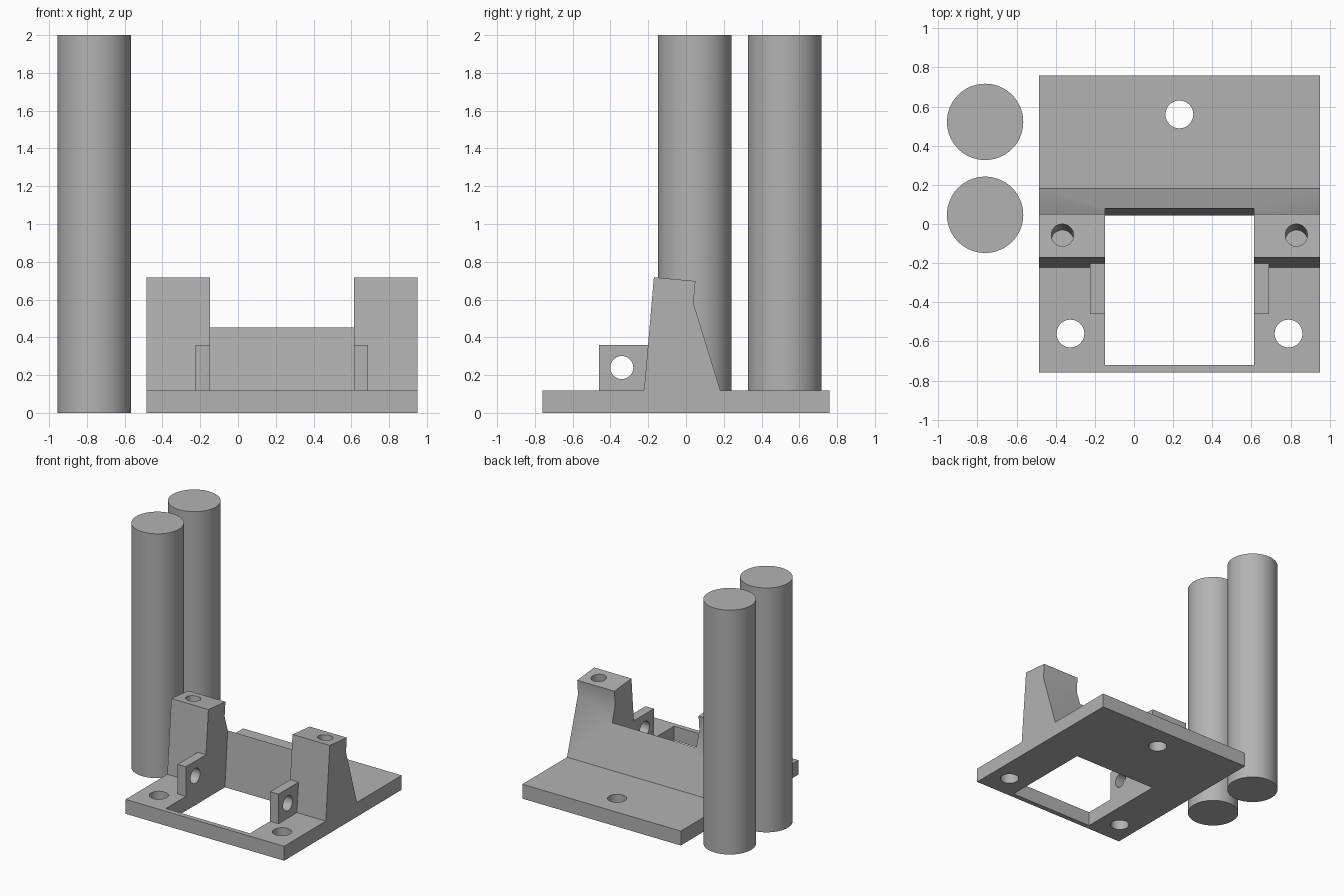
import bpy, math
from mathutils import Vector

if "Cube" in bpy.data.objects:
    bpy.data.objects.remove(bpy.data.objects["Cube"])

grey = bpy.data.materials.new("light grey")
grey.diffuse_color = (0.45, 0.45, 0.45, 1)
grey.use_nodes = True
grey.node_tree.nodes["Principled BSDF"].inputs["Base Color"].default_value = grey.diffuse_color
TILT = math.radians(5)      # backward lean of the posts
MID_X = 0.232               # symmetry plane of the bracket


def extrude_x(name, profile, x0, x1):
    """Solid with a (y, z) profile, swept from x0 to x1."""
    n = len(profile)
    verts = [(x, y, z) for x in (x0, x1) for y, z in profile]
    faces = [tuple(range(n))[::-1], tuple(range(n, 2 * n))]
    faces += [(i, (i + 1) % n, n + (i + 1) % n, n + i) for i in range(n)]
    mesh = bpy.data.meshes.new(name)
    mesh.from_pydata(verts, [], faces)
    mesh.materials.append(grey)
    ob = bpy.data.objects.new(name, mesh)
    bpy.context.collection.objects.link(ob)
    return ob


def cylinder(name, center, radius, depth, rot=(0, 0, 0), sides=48):
    bpy.ops.mesh.primitive_cylinder_add(vertices=sides, radius=radius, depth=depth,
                                        location=center, rotation=rot)
    ob = bpy.context.object
    ob.name = name
    ob.data.materials.append(grey)
    return ob


def activate(ob):
    bpy.ops.object.select_all(action='DESELECT')
    ob.select_set(True)
    bpy.context.view_layer.objects.active = ob


def combine(target, tool, operation):
    """Apply a boolean and discard the tool."""
    tool.hide_render = True
    activate(target)
    mod = target.modifiers.new("boolean", 'BOOLEAN')
    mod.operation, mod.solver, mod.object = operation, 'EXACT', tool
    bpy.ops.object.modifier_apply(modifier=mod.name)
    bpy.data.objects.remove(tool)


# Base plate and leaning upright as one side profile
bracket = extrude_x("mounting_bracket", [
    (-0.76, 0), (0.76, 0), (0.76, 0.118), (0.182, 0.118), (0.04, 0.58),
    (0.05, 0.698), (-0.17, 0.718), (-0.222, 0.118), (-0.76, 0.118)], -0.485, 0.95)

# Clamp ears on both sides of the opening
for side in (-1, 1):
    xs = sorted((MID_X + side * 0.457, MID_X + side * 0.30))
    ear = extrude_x("ear", [(-0.46, 0.06), (-0.15, 0.06), (-0.15, 0.36), (-0.46, 0.36)], *xs)
    combine(bracket, ear, 'UNION')

# Central opening, its rear wall leaning with the posts
opening = extrude_x("opening_cutter", [
    (-0.72, -0.1), (0.036, -0.1), (0.115, 0.9), (-0.72, 0.9)], MID_X - 0.381, MID_X + 0.381)
combine(bracket, opening, 'DIFFERENCE')

# Screw holes through the base
for x, y in ((-0.325, -0.56), (0.79, -0.56), (0.232, 0.56)):
    combine(bracket, cylinder("hole", (x, y, 0.06), 0.071, 0.3), 'DIFFERENCE')

for side in (-1, 1):
    # Cross hole through each ear
    hole = cylinder("hole", (MID_X + side * 0.40, -0.34, 0.24), 0.061, 0.2,
                    (0, math.pi / 2, 0))
    # Keep the outer end just beyond the ear
    combine(bracket, hole, 'DIFFERENCE')
    # Blind leaning hole in each post top
    axis = Vector((0, math.sin(TILT), math.cos(TILT)))
    top = Vector((MID_X + side * 0.598, -0.057, 0.708))
    hole = cylinder("hole", top - axis * 0.125, 0.057, 0.45, (-TILT, 0, 0))
    combine(bracket, hole, 'DIFFERENCE')

activate(bracket)
bpy.ops.object.shade_smooth_by_angle(angle=math.radians(30))

# Two free-standing rods
for name, y in (("front_rod", 0.047), ("rear_rod", 0.522)):
    rod = cylinder(name, (-0.761, y, 1.0), 0.195, 2.0, sides=96)
    activate(rod)
    bpy.ops.object.shade_smooth_by_angle(angle=math.radians(30))
